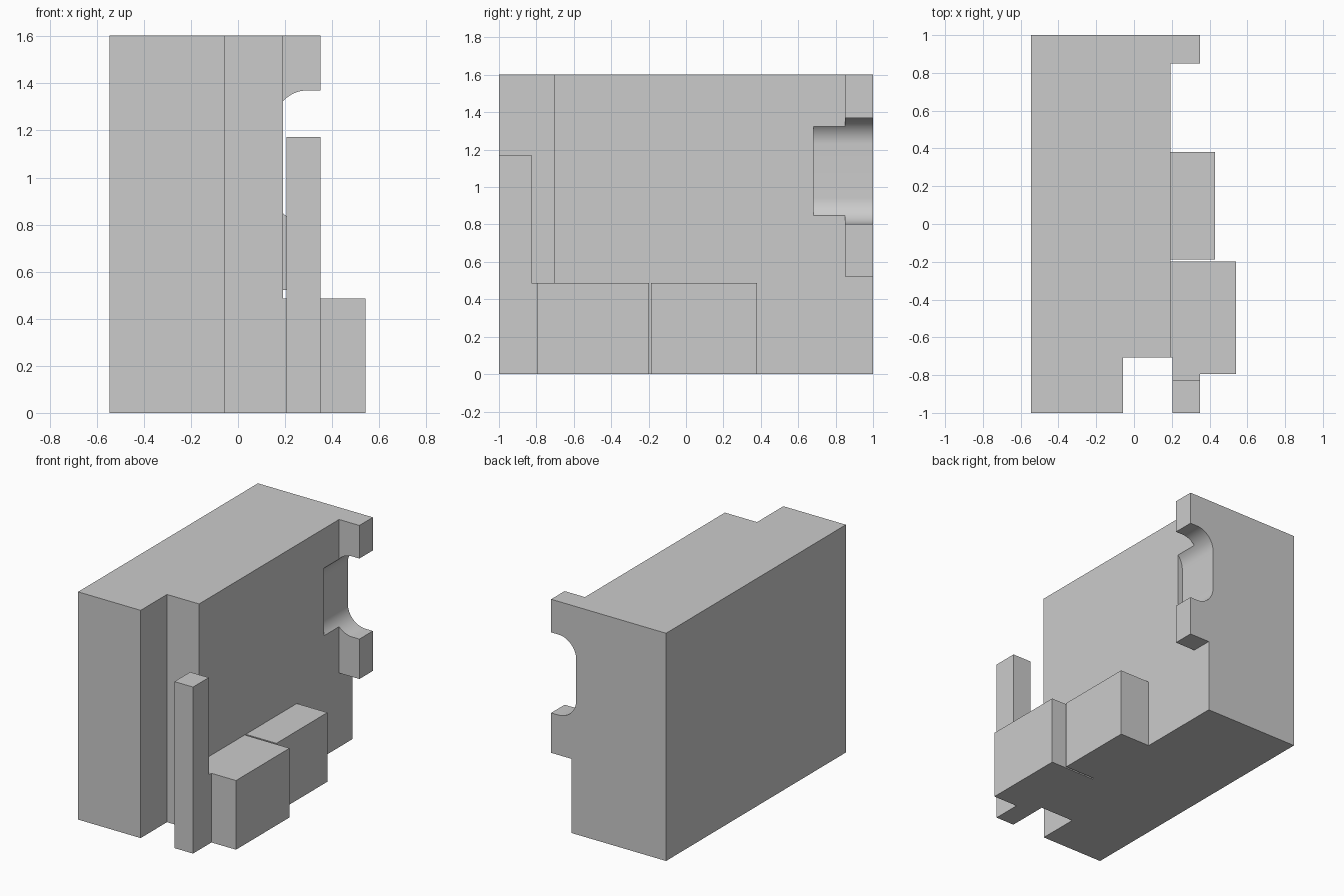
import bpy, bmesh, math

if "Cube" in bpy.data.objects:
    bpy.data.objects.remove(bpy.data.objects["Cube"])

grey = bpy.data.materials.new("light grey")
grey.diffuse_color = (0.6, 0.6, 0.6, 1)
grey.use_nodes = True
grey.node_tree.nodes["Principled BSDF"].inputs["Base Color"].default_value = grey.diffuse_color


def prism(name, pts, axis, lo, hi):
    """Extrude a flat outline along z (points are x, y) or y (points are x, z)."""
    bm = bmesh.new()
    place = (lambda a, b: (a, b, lo)) if axis == "z" else (lambda a, b: (a, lo, b))
    face = bm.faces.new([bm.verts.new(place(a, b)) for a, b in pts])
    new = bmesh.ops.extrude_face_region(bm, geom=[face])["geom"]
    step = (0, 0, hi - lo) if axis == "z" else (0, hi - lo, 0)
    bmesh.ops.translate(bm, vec=step, verts=[v for v in new if isinstance(v, bmesh.types.BMVert)])
    bmesh.ops.recalc_face_normals(bm, faces=bm.faces)
    me = bpy.data.meshes.new(name)
    bm.to_mesh(me)
    bm.free()
    me.materials.append(grey)
    ob = bpy.data.objects.new(name, me)
    bpy.context.collection.objects.link(ob)
    return ob


def box(name, x0, x1, y0, y1, z0, z1):
    return prism(name, [(x0, y0), (x1, y0), (x1, y1), (x0, y1)], "z", z0, z1)


def combine(target, tool, operation):
    mod = target.modifiers.new(operation.lower(), "BOOLEAN")
    mod.operation, mod.solver, mod.object = operation, "EXACT", tool
    bpy.context.view_layer.objects.active = target
    bpy.ops.object.modifier_apply(modifier=mod.name)
    bpy.data.objects.remove(tool, do_unlink=True)


SIDE = 0.192   # right face of the main body
IN = 0.1       # how far attached parts reach into the body

# Main body with the front corner notch
body = prism("main_body", [(-0.545, -1), (-0.058, -1), (-0.058, -0.707), (SIDE, -0.707),
                           (SIDE, 1), (-0.545, 1)], "z", 0, 1.603)

# Low front block with its foot under the post, and low rear block
front_block = prism("front_block", [
    (0.205, -1), (0.35, -1), (0.35, -0.795), (0.541, -0.795), (0.541, -0.199),
    (SIDE - IN, -0.199), (SIDE - IN, -0.65), (SIDE, -0.707), (0.205, -0.707)], "z", 0, 0.487)
combine(body, front_block, "UNION")
combine(body, box("rear_block", SIDE - IN, 0.43, -0.187, 0.38, 0, 0.487), "UNION")

# Upright post at the front corner
combine(body, box("post", 0.205, 0.35, -1, -0.825, 0.3, 1.172), "UNION")

# Bracket at the back corner
combine(body, box("bracket", SIDE - IN, 0.35, 0.85, 1, 0.522, 1.603), "UNION")

# Rounded slot through the bracket and into the body
r, x0, z0, z1 = 0.14, 0.155, 0.803, 1.37
arc = [math.radians(90 * i / 16) for i in range(17)]
slot = [(0.6, z0)] + [(x0 + r - r * math.sin(a), z0 + r - r * math.cos(a)) for a in arc]
slot += [(x0 + r - r * math.cos(a), z1 - r + r * math.sin(a)) for a in arc] + [(0.6, z1)]
combine(body, prism("slot_cutter", slot, "y", 0.683, 1.2), "DIFFERENCE")

# Smooth only the slot curve
bpy.ops.object.select_all(action="DESELECT")
body.select_set(True)
bpy.context.view_layer.objects.active = body
bpy.ops.object.shade_smooth_by_angle(angle=math.radians(30))
